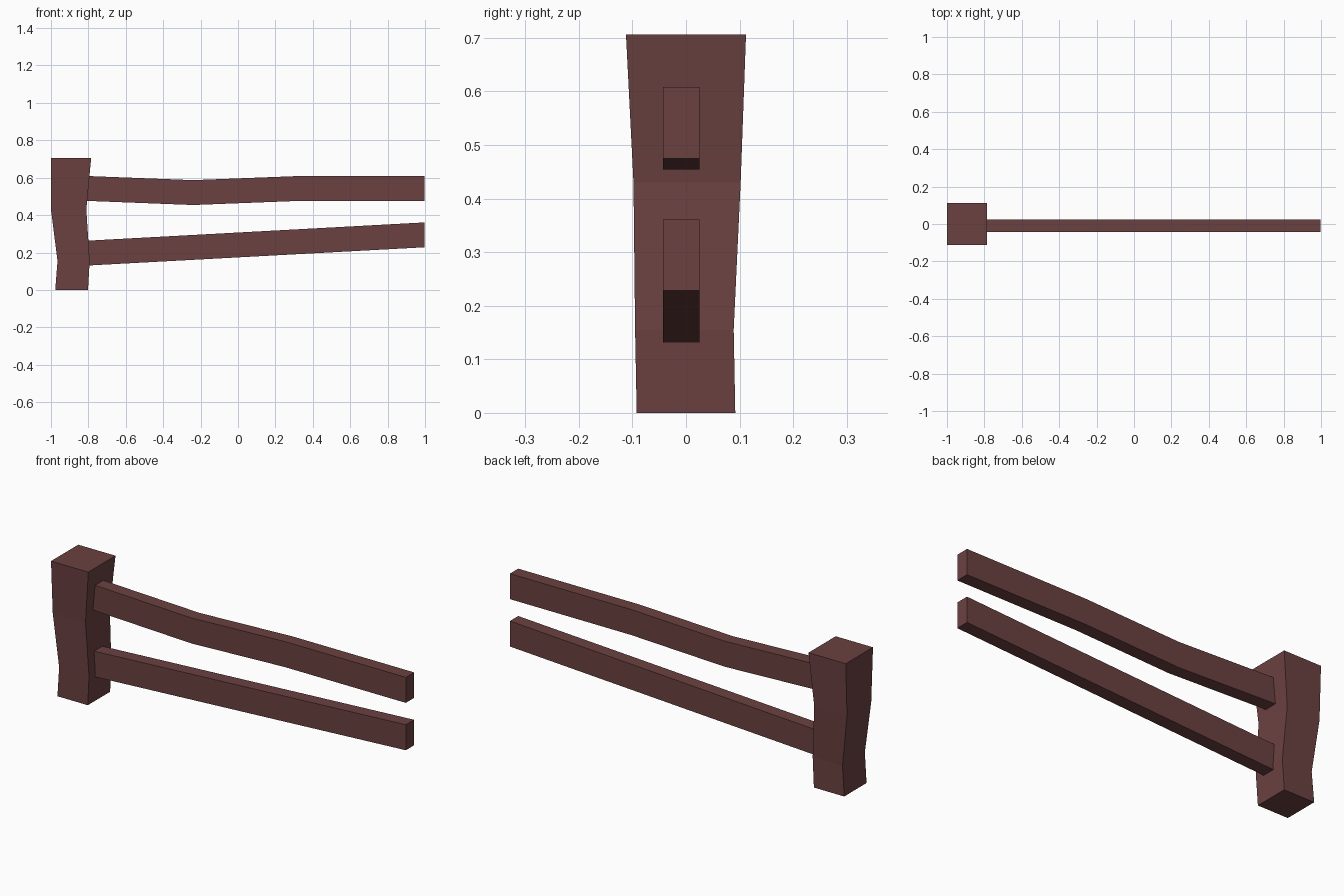
import bpy, bmesh

if "Cube" in bpy.data.objects:
    bpy.data.objects.remove(bpy.data.objects["Cube"])

wood = bpy.data.materials.new("dark red brown wood")
wood.diffuse_color = (0.147, 0.053, 0.052, 1)
wood.use_nodes = True
wood.node_tree.nodes["Principled BSDF"].inputs["Base Color"].default_value = wood.diffuse_color


def loft(name, rings):
    """Skin a run of four-cornered rings and cap both ends."""
    bm = bmesh.new()
    loops = [[bm.verts.new(p) for p in ring] for ring in rings]
    for a, b in zip(loops, loops[1:]):
        for i in range(4):
            j = (i + 1) % 4
            bm.faces.new((a[i], a[j], b[j], b[i]))
    bm.faces.new(loops[0])
    bm.faces.new(loops[-1])
    bmesh.ops.recalc_face_normals(bm, faces=bm.faces)
    mesh = bpy.data.meshes.new(name)
    bm.to_mesh(mesh)
    bm.free()
    mesh.materials.append(wood)
    bpy.context.collection.objects.link(bpy.data.objects.new(name, mesh))


def post(name, sections):
    # sections: z, x min, x max, y min, y max
    loft(name, [[(x0, y0, z), (x1, y0, z), (x1, y1, z), (x0, y1, z)]
                for z, x0, x1, y0, y1 in sections])


def rail(name, path, height=0.133, y0=-0.043, y1=0.025):
    # path: x and underside z
    loft(name, [[(x, y0, z), (x, y1, z), (x, y1, z + height), (x, y0, z + height)]
                for x, z in path])


# Crooked post, flaring to the top
post("fence_post", [
    (0.0, -0.977, -0.802, -0.092, 0.092),
    (0.155, -0.965, -0.793, -0.095, 0.089),
    (0.43, -1.0, -0.811, -0.098, 0.102),
    (0.706, -1.0, -0.785, -0.112, 0.112),
])

# Sagging upper rail and sloping lower rail, set into the post
rail("upper_rail", [(-0.83, 0.477), (-0.24, 0.454), (0.30, 0.475), (0.998, 0.475)])
rail("lower_rail", [(-0.83, 0.129), (0.998, 0.228)])
